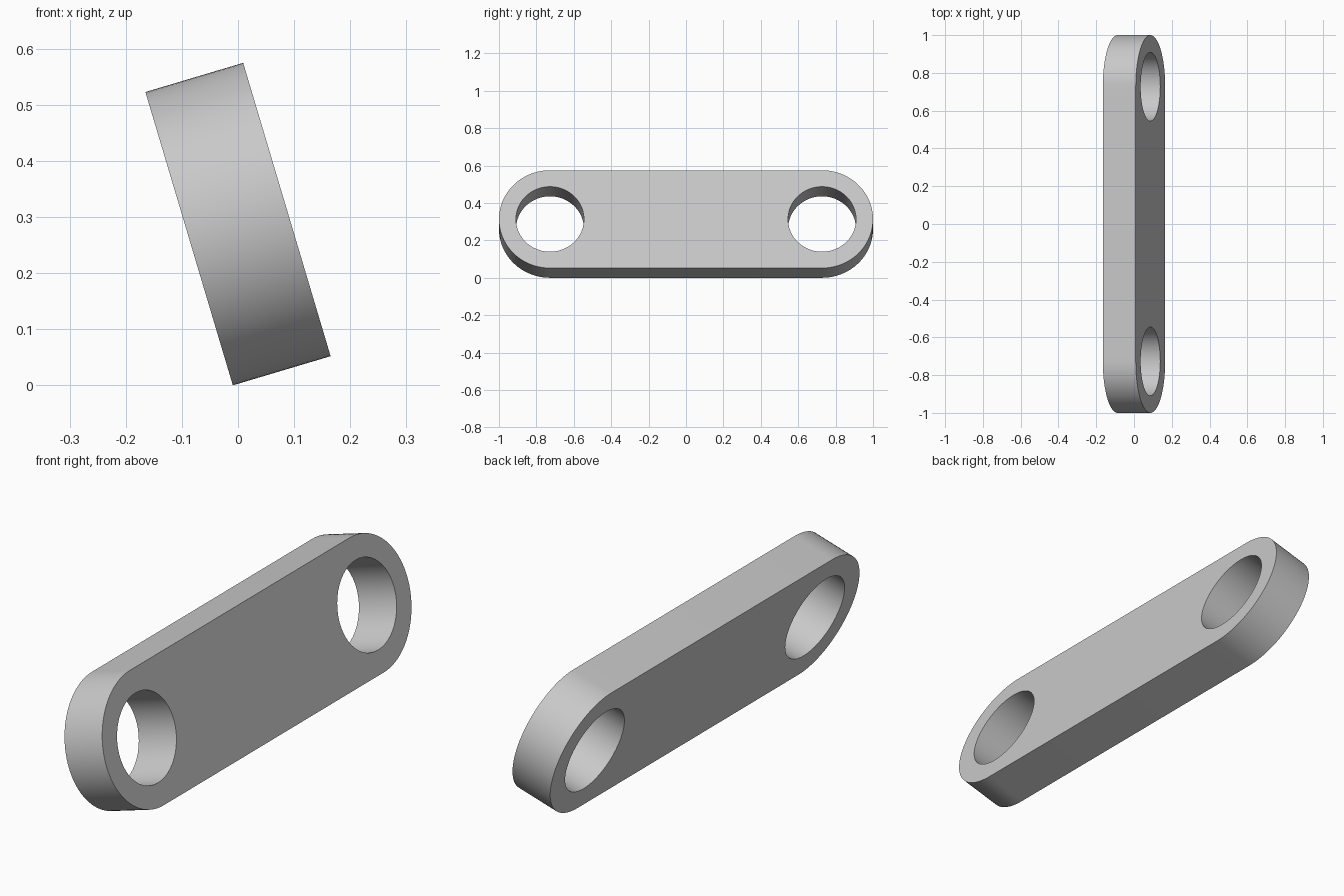
import bpy, bmesh, math
from mathutils import Matrix, Vector

cube = bpy.data.objects.get("Cube")
if cube:
    bpy.data.objects.remove(cube, do_unlink=True)

UNIT = 2 / 11                  # hole radius and plate thickness
OUTER = 1.5 * UNIT             # radius of the rounded ends
REACH = 4 * UNIT               # distance of each hole from the middle
TILT = math.radians(-16.6)
SEGS = 48


def arc(radius, centre, start, sweep, count):
    """Points of an arc in the upright YZ plane."""
    return [Vector((-UNIT / 2,
                    centre + radius * math.cos(start + sweep * i / SEGS),
                    radius * math.sin(start + sweep * i / SEGS)))
            for i in range(count)]


def add_loop(bm, points):
    verts = [bm.verts.new(p) for p in points]
    return [bm.edges.new((v, verts[i - 1])) for i, v in enumerate(verts)]


# Plate outline with a round hole at each end
bm = bmesh.new()
outline = (arc(OUTER, REACH, -math.pi / 2, math.pi, SEGS + 1)
           + arc(OUTER, -REACH, math.pi / 2, math.pi, SEGS + 1))
edges = add_loop(bm, outline)
for side in (-1, 1):
    edges += add_loop(bm, arc(UNIT, side * REACH, 0, 2 * math.pi, SEGS))
bmesh.ops.triangle_fill(bm, edges=edges, use_beauty=True, normal=(1, 0, 0))

# Thickness
result = bmesh.ops.extrude_face_region(bm, geom=bm.faces[:])
moved = [g for g in result["geom"] if isinstance(g, bmesh.types.BMVert)]
bmesh.ops.translate(bm, verts=moved, vec=(UNIT, 0, 0))
bmesh.ops.recalc_face_normals(bm, faces=bm.faces[:])

# Lean the plate and rest it on the ground
bm.transform(Matrix.Rotation(TILT, 4, "Y"))
lowest = min(v.co.z for v in bm.verts)
bmesh.ops.translate(bm, verts=bm.verts[:], vec=(0, 0, -lowest))

mesh = bpy.data.meshes.new("link_plate")
bm.to_mesh(mesh)
bm.free()
plate = bpy.data.objects.new("link_plate", mesh)
bpy.context.collection.objects.link(plate)

# Plain grey
grey = bpy.data.materials.new("light_grey")
grey.use_nodes = True
colour = (0.58, 0.58, 0.58, 1)
grey.diffuse_color = colour
grey.node_tree.nodes["Principled BSDF"].inputs["Base Color"].default_value = colour
mesh.materials.append(grey)

# Smooth rims with crisp borders
bpy.ops.object.select_all(action="DESELECT")
plate.select_set(True)
bpy.context.view_layer.objects.active = plate
bpy.ops.object.shade_smooth_by_angle(angle=math.radians(30))
